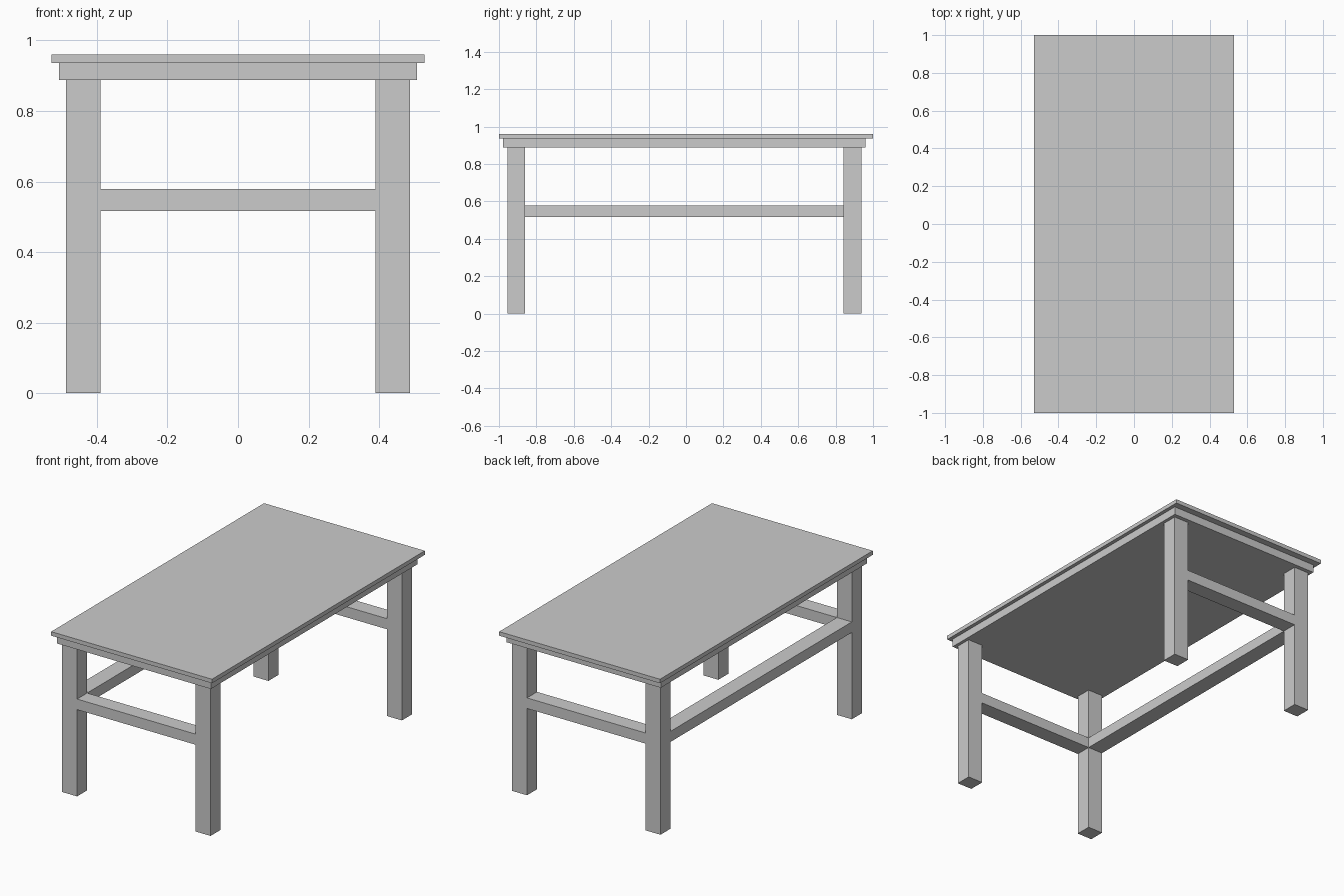
import bpy

if "Cube" in bpy.data.objects:
    bpy.data.objects.remove(bpy.data.objects["Cube"])


def box(name, x, y, z):
    """Box spanning the given (min, max) ranges."""
    bpy.ops.mesh.primitive_cube_add(size=1, location=[sum(r) / 2 for r in (x, y, z)])
    ob = bpy.context.object
    ob.name = name
    ob.scale = [r[1] - r[0] for r in (x, y, z)]
    bpy.ops.object.transform_apply(location=False, rotation=False, scale=True)
    return ob


# Leg footprints; the frame sits slightly towards the front
LEG_X = {"left": (-0.488, -0.39), "right": (0.39, 0.488)}
LEG_Y = {"front": (-0.955, -0.861), "back": (0.843, 0.937)}
APRON_Z = (0.888, 0.936)
RAIL_Z = (0.516, 0.579)

# Table top and the solid slab below it
box("table_top", (-0.529, 0.529), (-1, 1), (0.936, 0.96))
box("under_slab", (-0.507, 0.507), (-0.979, 0.961), APRON_Z)

# Four legs
for side, x in LEG_X.items():
    for end, y in LEG_Y.items():
        box(f"{end}_{side}_leg", x, y, (0, APRON_Z[0]))

# Short stretchers at both ends, full leg thickness
for end, y in LEG_Y.items():
    box(f"{end}_stretcher", (LEG_X["left"][1], LEG_X["right"][0]), y, RAIL_Z)

# One long stretcher on the left side only
box("left_stretcher", LEG_X["left"], (LEG_Y["front"][1], LEG_Y["back"][0]), RAIL_Z)
